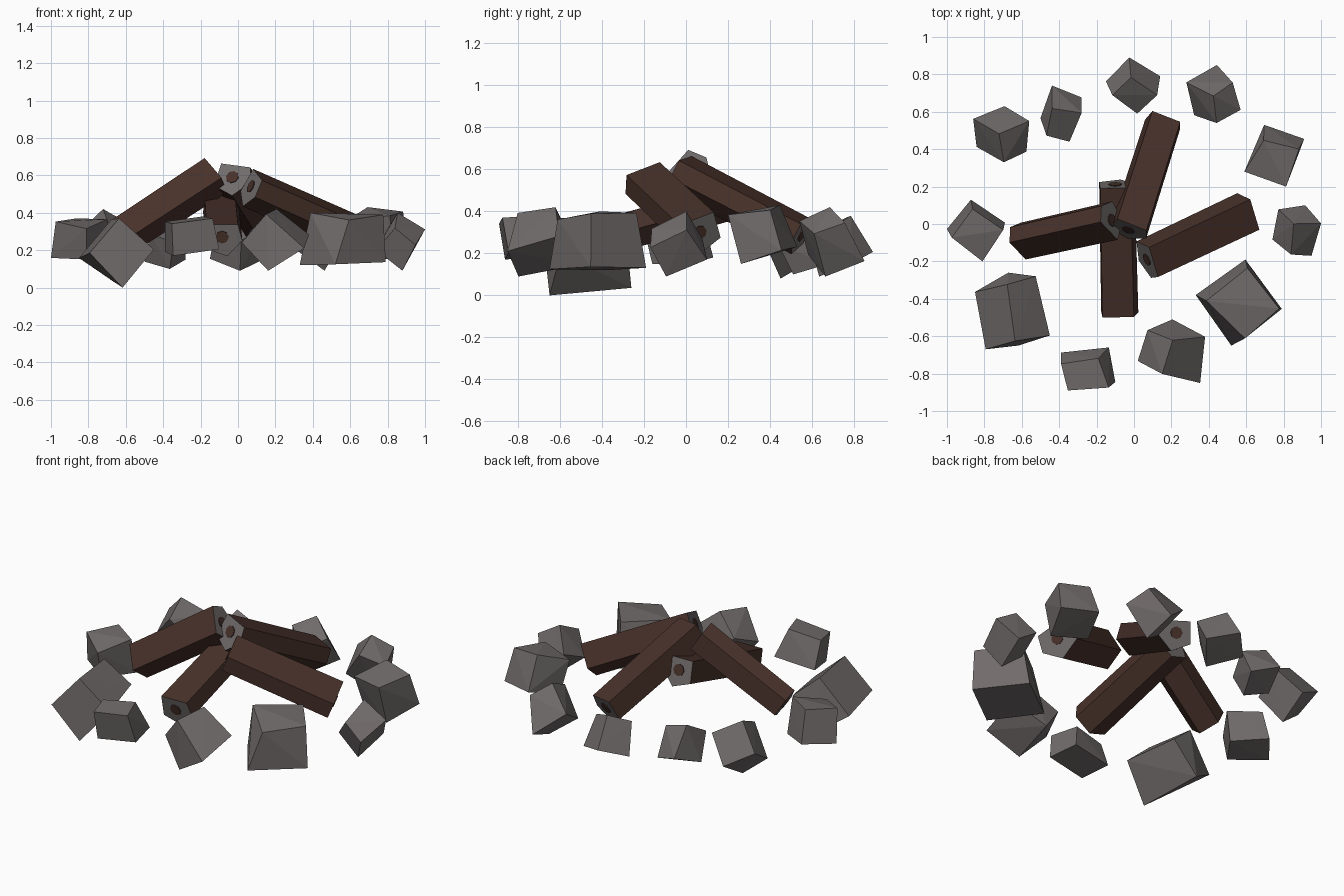
import bpy, bmesh, math, random
from mathutils import Vector, Euler

if "Cube" in bpy.data.objects:
    bpy.data.objects.remove(bpy.data.objects["Cube"])


def material(name, rgb):
    m = bpy.data.materials.new(name)
    m.diffuse_color = (*rgb, 1)
    m.use_nodes = True
    m.node_tree.nodes["Principled BSDF"].inputs["Base Color"].default_value = m.diffuse_color
    return m


GREY = material("stone grey", (0.165, 0.15, 0.147))
BROWN = material("bark brown", (0.065, 0.031, 0.023))


def make_object(name, bm, mats):
    me = bpy.data.meshes.new(name)
    bm.to_mesh(me)
    bm.free()
    for m in mats:
        me.materials.append(m)
    ob = bpy.data.objects.new(name, me)
    bpy.context.collection.objects.link(ob)
    return ob


def stone(name, lo, hi, turn, seed):
    """Rough tilted block, fitted to the box lo..hi."""
    rnd = random.Random(seed)
    rot = Euler([math.radians(a) for a in turn]).to_matrix()
    pts = []
    for x in (-1, 1):
        for y in (-1, 1):
            for z in (-1, 1):
                taper = 0.85 if z > 0 else 1.0
                p = Vector((x * taper, y * taper, z))
                p += Vector([rnd.uniform(-0.2, 0.2) for _ in range(3)])
                pts.append(rot @ p)
    bm = bmesh.new()
    mn = [min(p[i] for p in pts) for i in range(3)]
    mx = [max(p[i] for p in pts) for i in range(3)]
    for p in pts:
        bm.verts.new([lo[i] + (p[i] - mn[i]) / (mx[i] - mn[i]) * (hi[i] - lo[i])
                      for i in range(3)])
    bmesh.ops.convex_hull(bm, input=bm.verts[:])
    bmesh.ops.recalc_face_normals(bm, faces=bm.faces[:])
    make_object(name, bm, [GREY])


def log(name, start, end, roll, r_start=0.11, r_end=0.105):
    """Five-sided log with grey sawn ends and a brown heart on each end."""
    a, b = Vector(start), Vector(end)
    axis = (b - a).normalized()
    side = axis.cross(Vector((0, 0, 1))).normalized()
    up = side.cross(axis)

    def ring(bm, centre, angles, r):
        out = []
        for d in angles:
            t = math.radians(d + roll)
            out.append(bm.verts.new(centre + (side * math.cos(t) + up * math.sin(t)) * r))
        return out

    bm = bmesh.new()
    profile = (40, 140, 215, 285, 350)
    r0, r1 = ring(bm, a, profile, r_start), ring(bm, b, profile, r_end)
    n = len(profile)
    for i in range(n):
        j = (i + 1) % n
        bm.faces.new((r0[i], r0[j], r1[j], r1[i])).material_index = 0
    for r in (r0, r1):
        bm.faces.new(r).material_index = 1
    # heart plates
    octagon = range(0, 360, 45)
    for c, out in ((a, -axis), (b, axis)):
        inner = ring(bm, c, octagon, 0.035)
        outer = ring(bm, c + out * 0.005, octagon, 0.035)
        for i in range(8):
            j = (i + 1) % 8
            bm.faces.new((inner[i], inner[j], outer[j], outer[i]))
        bm.faces.new(outer)
        bm.faces.new(inner)
    bmesh.ops.recalc_face_normals(bm, faces=bm.faces[:])
    make_object(name, bm, [BROWN, GREY])


# Ring of stones: box minimum, box maximum, tilt and turn in degrees
stones = [
    ((-0.15, 0.59, 0.09), (0.14, 0.89, 0.38), (20, 20, -35)),
    ((0.28, 0.54, 0.09), (0.57, 0.85, 0.42), (32, 28, 25)),
    ((0.59, 0.20, 0.15), (0.91, 0.53, 0.43), (15, 0, -22)),
    ((0.74, -0.17, 0.09), (1.00, 0.10, 0.40), (25, 33, 0)),
    ((0.33, -0.65, 0.12), (0.79, -0.19, 0.40), (3, 0, 42)),
    ((0.02, -0.85, 0.09), (0.38, -0.51, 0.42), (15, -38, -20)),
    ((-0.39, -0.89, 0.17), (-0.10, -0.66, 0.38), (12, -8, 8)),
    ((-0.85, -0.67, 0.00), (-0.45, -0.26, 0.37), (5, 42, 12)),
    ((-1.00, -0.20, 0.15), (-0.69, 0.13, 0.37), (8, 8, -35)),
    ((-0.86, 0.33, 0.08), (-0.56, 0.63, 0.42), (35, 32, 20)),
    ((-0.50, 0.44, 0.10), (-0.28, 0.74, 0.37), (25, 15, -15)),
]
for k, (lo, hi, turn) in enumerate(stones):
    stone(f"ring_stone_{k + 1}", lo, hi, turn, 10 + k)

# Stacked logs
log("left_log", (-0.12, 0.02, 0.60), (-0.61, -0.09, 0.28), 48)
log("back_log", (-0.03, -0.03, 0.59), (0.155, 0.55, 0.29), -8)
log("front_log", (-0.085, -0.48, 0.27), (-0.10, 0.21, 0.46), 0)
log("right_log", (0.07, -0.19, 0.54), (0.61, 0.065, 0.30), -22, 0.115, 0.118)
